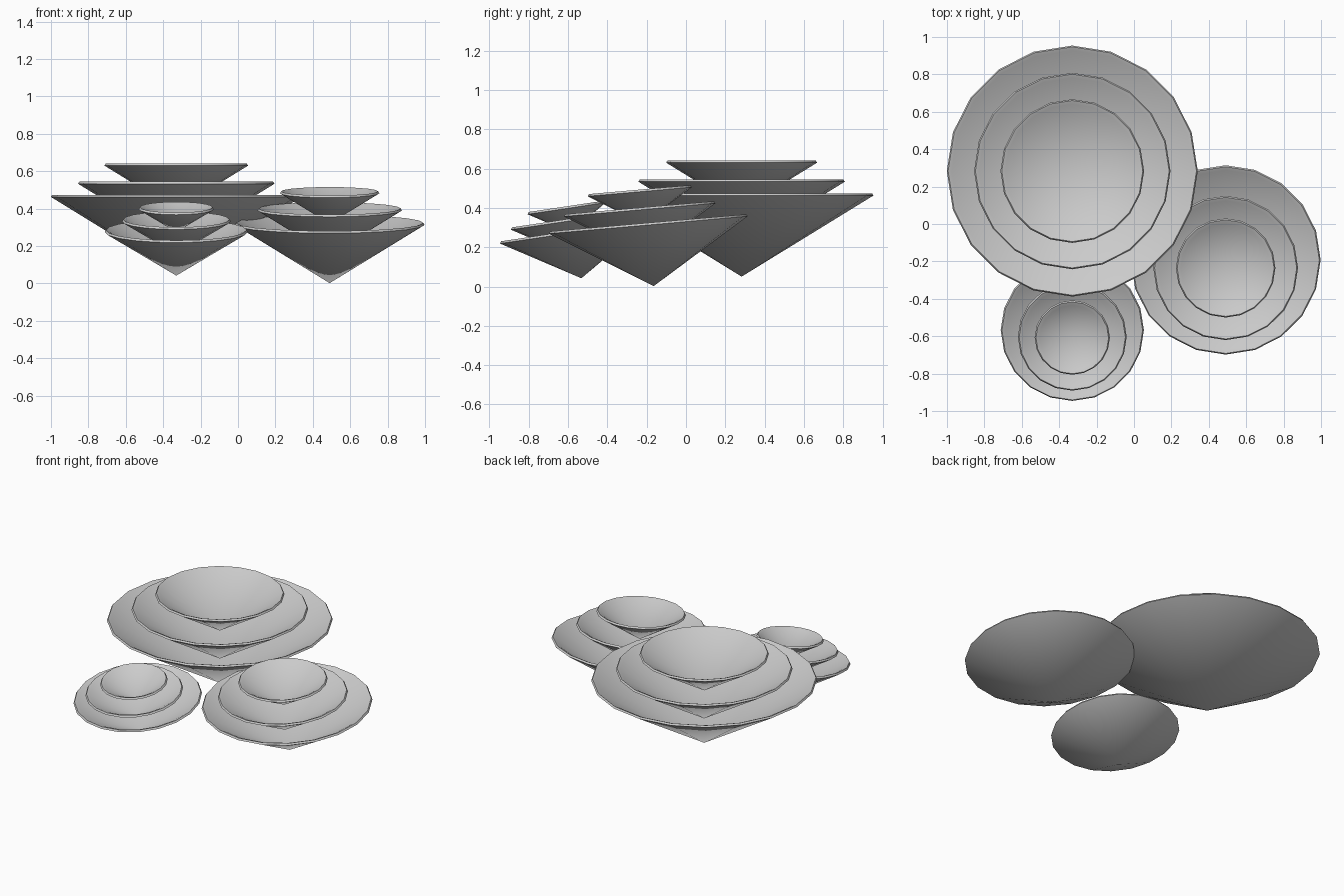
import bpy, bmesh, math

if "Cube" in bpy.data.objects:
    bpy.data.objects.remove(bpy.data.objects["Cube"])

SIDES = 20
SLOPE = 0.615  # cone height per unit of rim radius


def conical_dish(name, r, centre, tilt):
    """Thin hollow cone, tip down, origin at the centre of its rim."""
    h = r * SLOPE
    profile = [(r, 0.0), (r - 0.007, 0.011), (r - 0.026, 0.003)]
    bm = bmesh.new()
    rings = []
    for pr, pz in profile:
        rings.append([bm.verts.new((pr * math.cos(2 * math.pi * i / SIDES),
                                    pr * math.sin(2 * math.pi * i / SIDES), pz))
                      for i in range(SIDES)])
    tip = bm.verts.new((0, 0, -h))
    hollow = bm.verts.new((0, 0, -h + 0.019))
    for i in range(SIDES):
        j = (i + 1) % SIDES
        bm.faces.new((tip, rings[0][j], rings[0][i]))          # outside
        for a, b in zip(rings, rings[1:]):                     # lip
            bm.faces.new((a[i], a[j], b[j], b[i]))
        bm.faces.new((rings[-1][i], rings[-1][j], hollow))     # inside
    bmesh.ops.recalc_face_normals(bm, faces=bm.faces)
    mesh = bpy.data.meshes.new(name)
    bm.to_mesh(mesh)
    bm.free()
    ob = bpy.data.objects.new(name, mesh)
    bpy.context.collection.objects.link(ob)
    ob.location = centre
    ob.rotation_euler = (math.radians(tilt), 0, 0)
    bpy.ops.object.select_all(action='DESELECT')
    ob.select_set(True)
    bpy.context.view_layer.objects.active = ob
    bpy.ops.object.shade_smooth_by_angle(angle=math.radians(50))


# Each stack: name, x, tilt, then (radius, rim y, rim z) per tier
stacks = [
    ("large_stack", -0.33, 0, [(0.671, 0.283, 0.463), (0.525, 0.283, 0.533), (0.384, 0.283, 0.630)]),
    ("medium_stack", 0.49, 5, [(0.508, -0.192, 0.313), (0.387, -0.235, 0.390), (0.266, -0.235, 0.482)]),
    ("small_stack", -0.33, 8.5, [(0.383, -0.567, 0.275), (0.291, -0.603, 0.332), (0.201, -0.607, 0.397)]),
]
for name, x, tilt, tiers in stacks:
    for tier, (r, y, z) in zip(("lower", "middle", "upper"), tiers):
        conical_dish(f"{name}_{tier}_dish", r, (x, y, z), tilt)
